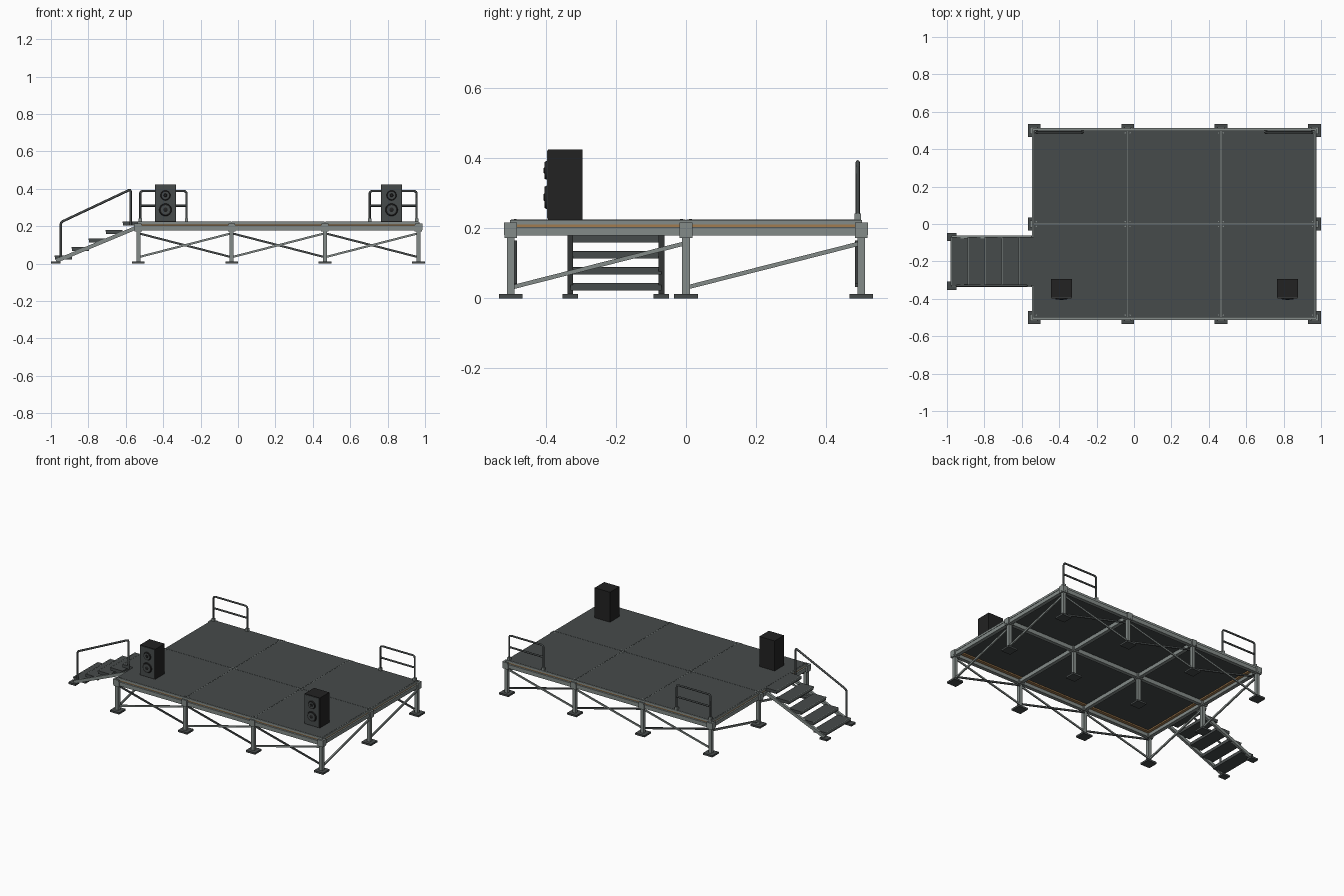
import bpy, bmesh, math
from mathutils import Vector, Matrix

if "Cube" in bpy.data.objects:
    bpy.data.objects.remove(bpy.data.objects["Cube"])


def material(name, rgb):
    m = bpy.data.materials.new(name)
    m.diffuse_color = (*rgb, 1)
    m.use_nodes = True
    m.node_tree.nodes["Principled BSDF"].inputs["Base Color"].default_value = m.diffuse_color
    return m


STEEL = material("light steel", (0.23, 0.26, 0.25))
DARK = material("dark grey", (0.062, 0.070, 0.070))
WOOD = material("plywood", (0.36, 0.20, 0.08))
BLACK = material("black", (0.016, 0.016, 0.016))


class Part:
    """Collects simple solids into one named object."""

    def __init__(self, name, mat):
        self.name, self.mat, self.bm = name, mat, bmesh.new()

    def box(self, lo, hi):
        lo, hi = Vector(lo), Vector(hi)
        m = Matrix.Translation((lo + hi) / 2) @ Matrix.Diagonal((*(hi - lo), 1))
        bmesh.ops.create_cube(self.bm, size=1, matrix=m)

    def bar(self, a, b, w, h):
        # rectangular bar from a to b, w is horizontal width
        a, b = Vector(a), Vector(b)
        d = (b - a).normalized()
        side = d.cross(Vector((0, 0, 1))).normalized()
        rot = Matrix((d, side, side.cross(d))).transposed().to_4x4()
        m = Matrix.Translation((a + b) / 2) @ rot @ Matrix.Diagonal(((b - a).length, w, h, 1))
        bmesh.ops.create_cube(self.bm, size=1, matrix=m)

    def cyl(self, a, b, r1, r2=None, n=16):
        a, b = Vector(a), Vector(b)
        m = Matrix.Translation((a + b) / 2) @ (b - a).to_track_quat('Z', 'Y').to_matrix().to_4x4()
        bmesh.ops.create_cone(self.bm, cap_ends=True, segments=n, radius1=r1,
                              radius2=r1 if r2 is None else r2, depth=(b - a).length, matrix=m)

    def done(self, smooth=False):
        bmesh.ops.recalc_face_normals(self.bm, faces=self.bm.faces)
        me = bpy.data.meshes.new(self.name)
        self.bm.to_mesh(me)
        self.bm.free()
        me.materials.append(self.mat)
        ob = bpy.data.objects.new(self.name, me)
        bpy.context.collection.objects.link(ob)
        if smooth:
            bpy.context.view_layer.objects.active = ob
            ob.select_set(True)
            bpy.ops.object.shade_smooth_by_angle(angle=math.radians(40))
            ob.select_set(False)
        return ob


def tube(name, paths, r, mat):
    # round pipe following one or more point lists
    cu = bpy.data.curves.new(name, 'CURVE')
    cu.dimensions = '3D'
    cu.bevel_depth, cu.bevel_resolution, cu.use_fill_caps = r, 2, True
    for pts in paths:
        sp = cu.splines.new('POLY')
        sp.points.add(len(pts) - 1)
        for p, co in zip(sp.points, pts):
            p.co = (*co, 1)
    cu.materials.append(mat)
    ob = bpy.data.objects.new(name, cu)
    bpy.context.collection.objects.link(ob)


XS = [-0.533, -0.034, 0.465, 0.965]
YS = [-0.5, 0.0, 0.5]
TOP = 0.225

# legs, foot plates and connector heads
legs, feet, heads = Part("legs", STEEL), Part("foot_plates", DARK), Part("post_heads", STEEL)
for x in XS:
    for y in YS:
        legs.box((x - .011, y - .011, .01), (x + .011, y + .011, .18))
        feet.box((x - .034, y - .034, 0), (x + .034, y + .034, .012))
        heads.box((x - .020, y - .018, .172), (x + .020, y + .018, .206))
for p in (legs, feet, heads):
    p.done()

# horizontal frame beams
beams = Part("frame_beams", STEEL)
for y in YS:
    beams.box((XS[0] - .012, y - .012, .178), (XS[-1] + .012, y + .012, .204))
for x in XS:
    beams.box((x - .012, YS[0] - .012, .179), (x + .012, YS[-1] + .012, .2035))
beams.done()

# diagonal braces
light, dark = Part("rising_braces", STEEL), Part("falling_braces", DARK)
for y, s in ((YS[0], 1), (YS[-1], -1)):
    for a, b in zip(XS, XS[1:]):
        light.bar((a + .01, y + s * .006, .037), (b - .01, y + s * .006, .16), .007, .011)
        dark.bar((a + .01, y + s * .014, .16), (b - .01, y + s * .014, .037), .007, .011)
for x in (XS[0], XS[-1]):
    for a, b in zip(YS, YS[1:]):
        light.bar((x, a + .01, .033), (x, b - .01, .155), .009, .012)
light.done()
dark.done()

# plywood border below the deck
ply = Part("plywood_edge", WOOD)
X0, X1 = -0.535, 0.967
for y0, y1 in ((-.5, -.468), (.468, .5)):
    ply.box((X0, y0, .2), (X1, y1, .2105))
for x0, x1 in ((X0, X0 + .032), (X1 - .032, X1)):
    ply.box((x0, -.468, .2), (x1, .468, .2105))
ply.done()

# deck panels with narrow seams
deck, seams, bolts = Part("deck_panels", DARK), Part("deck_seams", STEEL), Part("deck_bolts", STEEL)
gx = [X0, XS[1], XS[2], X1]
G = .0015
for a, b in zip(gx, gx[1:]):
    for c, d in zip(YS, YS[1:]):
        deck.box((a + G, c + G, .2085), (b - G, d - G, TOP))
for x, w in zip(gx, (.003, .0015, .003, .003)):
    seams.box((x - w, -.5, .211), (x + w, .5, TOP - .001))
for y in YS:
    seams.box((X0, y - .0015, .211), (X1, y + .0015, TOP - .001))
for x in gx:
    for y in YS:
        for sx in (-.013, .013):
            for sy in (-.013, .013):
                if X0 < x + sx < X1 and abs(y + sy) < .5:
                    bolts.cyl((x + sx, y + sy, TOP - .002), (x + sx, y + sy, TOP + .001), .004, n=8)
for p in (deck, seams, bolts):
    p.done()

# edge clamps at outer posts
clamps = Part("edge_clamps", STEEL)
for x in XS:
    for s in (-1, 1):
        clamps.box((x - .018, s * .514 - .005, .18), (x + .018, s * .514 + .005, .216))
for y in YS:
    for x in (XS[0] - .017, XS[-1] + .015):
        clamps.box((x - .006, y - .018, .18), (x + .006, y + .018, .216))
clamps.done()

# stairs
YA, YB = -.33, -.07
treads, noses = Part("stair_treads", DARK), Part("tread_noses", STEEL)
for i in range(5):
    x, z = -.978 + i * .0905, .043 + i * .0453
    treads.box((x, YA, z - .02), (x + .09, YB, z))
    noses.box((x - .002, YA, z - .008), (x + .003, YB, z + .0008))
treads.done()
noses.done()
strings, sfeet = Part("stair_stringers", STEEL), Part("stair_feet", DARK)
for y in (YA, YB):
    strings.bar((-.972, y, .014), (-.545, y, .192), .016, .02)
    sfeet.box((-1, y - .022, 0), (-.948, y + .022, .012))
strings.done()
sfeet.done()

# stair handrail
tube("stair_handrail", [[(-.947, YA, .03), (-.947, YA, .212), (-.945, YA, .22), (-.938, YA, .226),
                         (-.585, YA, .392), (-.577, YA, .394), (-.574, YA, .386), (-.574, YA, .205)]],
     .0065, DARK)

# rear guard rails with rounded corners
paths, sockets = [], Part("rail_sockets", STEEL)
for a, b in ((-.523, -.275), (.704, .955)):
    y, z, r = .49, .388, .014
    arc = [(math.cos(t * math.pi / 8), math.sin(t * math.pi / 8)) for t in range(5)]
    top = [(a + r - r * c, y, z - r + r * s) for c, s in arc]
    top += [(b - r + r * c, y, z - r + r * s) for c, s in reversed(arc)]
    paths += [[(a, y, TOP - .01)] + top + [(b, y, TOP - .01)], [(a, y, .31), (b, y, .31)]]
    for x in (a, b):
        sockets.box((x - .009, y - .009, TOP - .005), (x + .009, y + .009, .242))
tube("guard_rails", paths, .006, DARK)
sockets.done()

# loudspeakers: cabinet, front baffle and drivers
cab, baffle = Part("speaker_cabinets", BLACK), Part("speaker_baffles", DARK)
rings, cones, domes = Part("driver_rings", BLACK), Part("driver_cones", DARK), Part("driver_domes", BLACK)
for x in (-.388, .821):
    cab.box((x - .056, -.394, TOP), (x + .056, -.295, .424))
    baffle.box((x - .053, -.397, TOP + .003), (x + .053, -.393, .421))
    for z, r in ((.365, .027), (.288, .034)):
        rings.cyl((x, -.396, z), (x, -.403, z), r, r * .9, 24)
        cones.cyl((x, -.400, z), (x, -.4036, z), r * .72, n=24)
        domes.cyl((x, -.402, z), (x, -.406, z), r * .42, r * .25, 16)
cab.done()
baffle.done()
for p in (rings, cones, domes):
    p.done(True)
